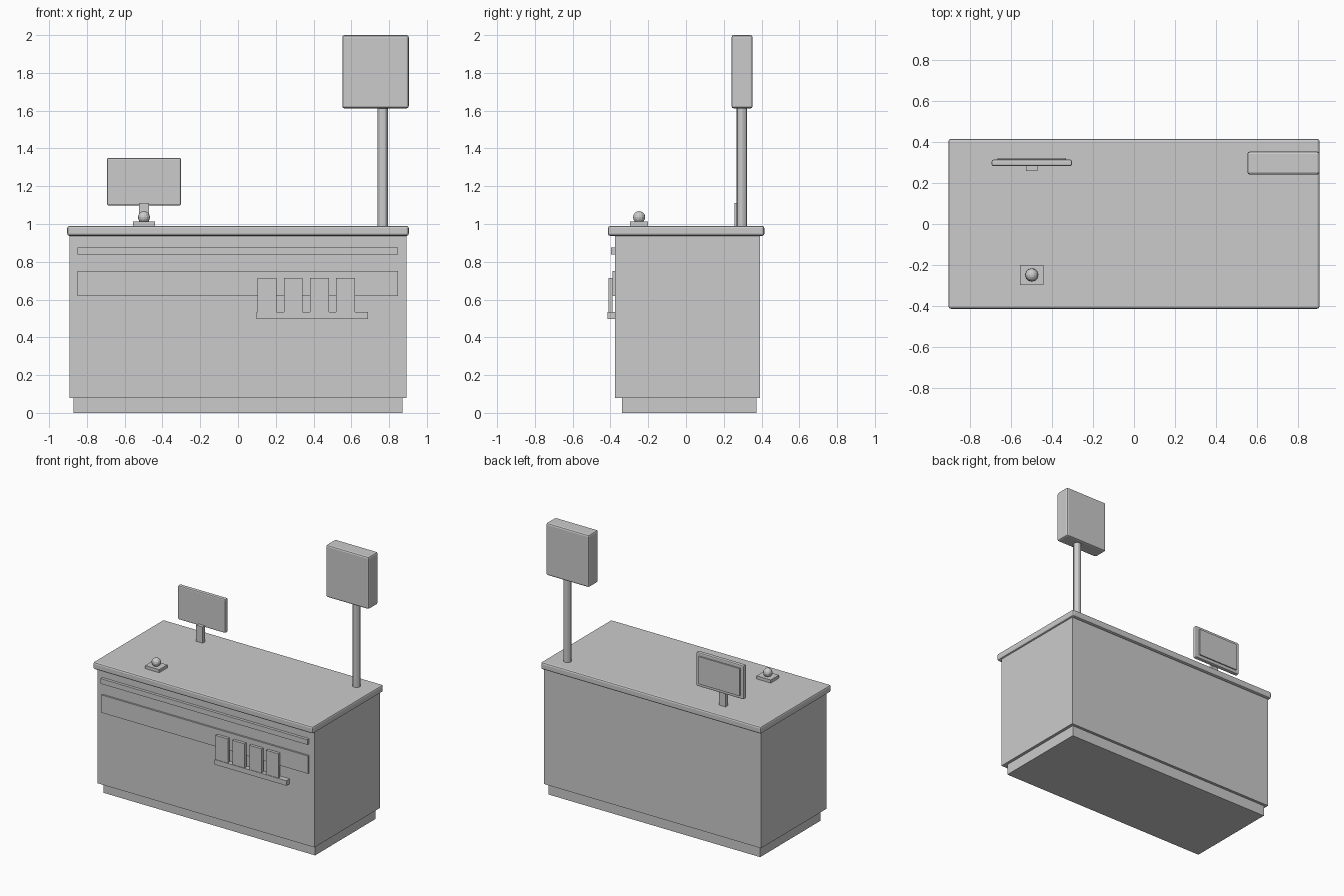
import bpy, bmesh
from mathutils import Vector

if "Cube" in bpy.data.objects:
    bpy.data.objects.remove(bpy.data.objects["Cube"])


def box(name, x, y, z, bevel=0.0, segments=2):
    """Box from (min, max) extents on each axis, optional rounded edges."""
    bm = bmesh.new()
    bmesh.ops.create_cube(bm, size=1)
    for v in bm.verts:
        v.co = Vector([a[0] + (c + 0.5) * (a[1] - a[0])
                       for c, a in zip(v.co, (x, y, z))])
    mesh = bpy.data.meshes.new(name)
    bm.to_mesh(mesh)
    bm.free()
    obj = bpy.data.objects.new(name, mesh)
    bpy.context.collection.objects.link(obj)
    if bevel:
        mod = obj.modifiers.new("rounded_edges", 'BEVEL')
        mod.width = bevel
        mod.segments = segments
    return obj


# Counter
box("plinth", (-0.87, 0.87), (-0.338, 0.372), (0, 0.08))
box("counter_body", (-0.892, 0.892), (-0.377, 0.393), (0.08, 0.937))
box("countertop", (-0.904, 0.904), (-0.413, 0.415), (0.937, 0.99), 0.012)

# Front trim
box("upper_trim", (-0.85, 0.848), (-0.398, -0.375), (0.838, 0.876))
box("front_band", (-0.85, 0.848), (-0.39, -0.375), (0.62, 0.752))

# Leaflet rack
box("leaflet_shelf", (0.097, 0.688), (-0.415, -0.375), (0.498, 0.535))
for i in range(4):
    x = 0.104 + i * 0.1385
    box(f"leaflet_stack_{i + 1}", (x, x + 0.1), (-0.411, -0.39), (0.533, 0.715))

# Monitor facing the staff side
box("monitor_stand", (-0.525, -0.47), (0.257, 0.285), (0.985, 1.11))
box("monitor_case", (-0.693, -0.302), (0.282, 0.313), (1.098, 1.35), 0.008)
box("monitor_screen", (-0.665, -0.33), (0.31, 0.322), (1.122, 1.326))

# Desk bell
box("bell_base", (-0.556, -0.44), (-0.296, -0.2), (0.985, 1.013))
bpy.ops.mesh.primitive_uv_sphere_add(segments=12, ring_count=8, radius=0.032,
                                     location=(-0.498, -0.248, 1.036))
bpy.context.object.name = "bell_dome"

# Sign on a pole
bpy.ops.mesh.primitive_cylinder_add(vertices=12, radius=0.028, depth=0.64,
                                    location=(0.767, 0.296, 1.305))
bpy.context.object.name = "sign_pole"
bpy.ops.object.shade_smooth_by_angle()
box("sign_board", (0.552, 0.904), (0.241, 0.353), (1.612, 2.0), 0.012)
